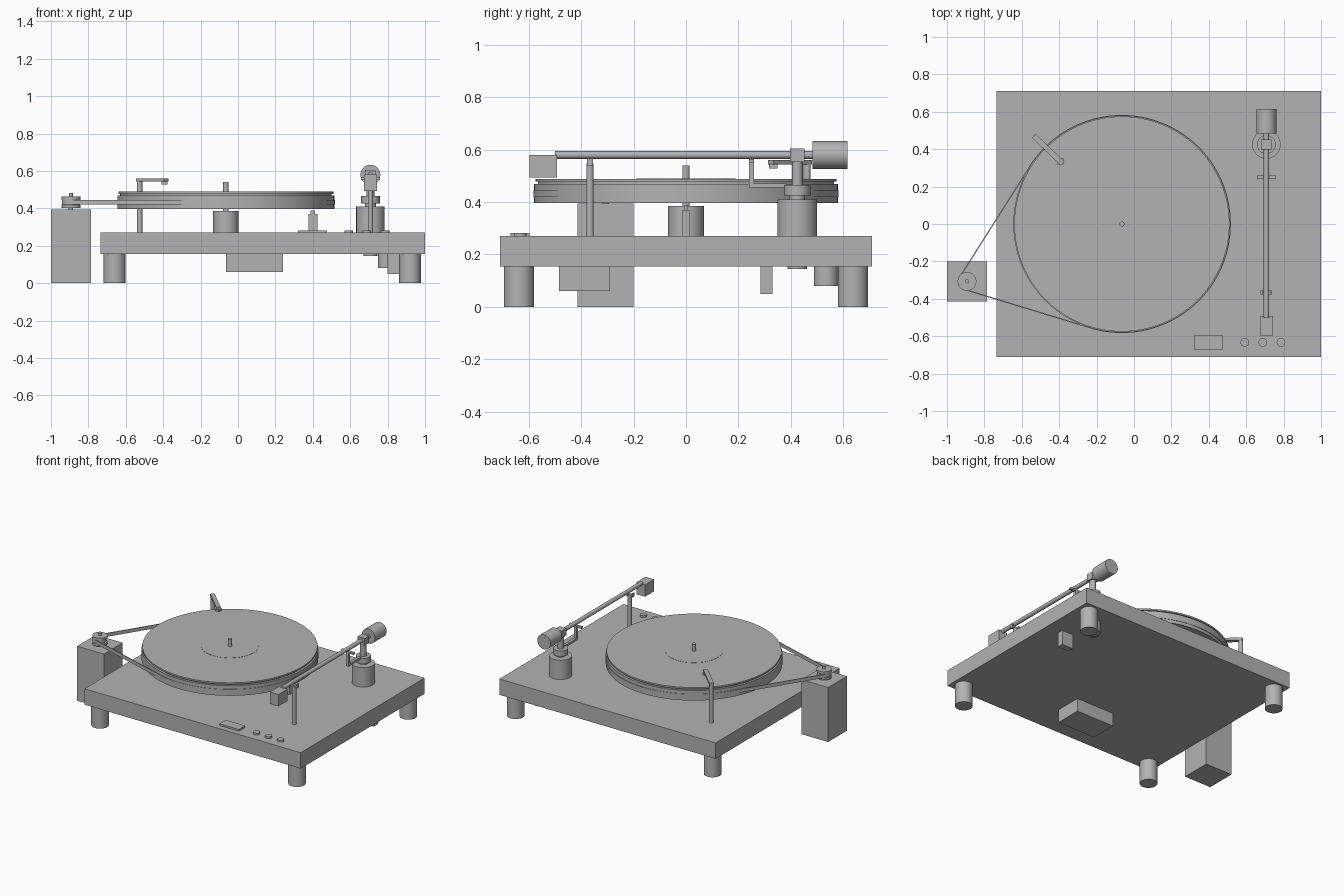
import bpy, bmesh, math
from mathutils import Vector

cube = bpy.data.objects.get("Cube")
if cube:
    bpy.data.objects.remove(cube, do_unlink=True)

grey = bpy.data.materials.new("plain_grey")
grey.use_nodes = True
COLOUR = (0.45, 0.45, 0.45, 1)
grey.diffuse_color = COLOUR
grey.node_tree.nodes["Principled BSDF"].inputs["Base Color"].default_value = COLOUR


def finish(name, bm, smooth=False):
    bmesh.ops.recalc_face_normals(bm, faces=bm.faces)
    mesh = bpy.data.meshes.new(name)
    bm.to_mesh(mesh)
    bm.free()
    mesh.materials.append(grey)
    obj = bpy.data.objects.new(name, mesh)
    bpy.context.collection.objects.link(obj)
    if smooth:
        bpy.ops.object.select_all(action='DESELECT')
        obj.select_set(True)
        bpy.context.view_layer.objects.active = obj
        bpy.ops.object.shade_smooth_by_angle(angle=math.radians(35))
    return obj


def box(name, x, y, z):
    """Box from (low, high) pairs."""
    bm = bmesh.new()
    bmesh.ops.create_cube(bm, size=1)
    for v in bm.verts:
        v.co = [lo + (hi - lo) * (c + 0.5) for c, (lo, hi) in zip(v.co, (x, y, z))]
    return finish(name, bm)


def lathe(name, x, y, profile, segments=48):
    """Closed round part from (radius, height) points."""
    bm = bmesh.new()
    rings = []
    for r, z in profile:
        rings.append([bm.verts.new((x + r * math.cos(math.tau * i / segments),
                                    y + r * math.sin(math.tau * i / segments), z))
                      for i in range(segments)])
    for a, b in zip(rings, rings[1:]):
        for i in range(segments):
            j = (i + 1) % segments
            bm.faces.new((a[i], a[j], b[j], b[i]))
    bm.faces.new(rings[0])
    bm.faces.new(rings[-1])
    return finish(name, bm, True)


def cylinder(name, x, y, r, low, high, segments=48):
    return lathe(name, x, y, [(r, low), (r, high)], segments)


def rod(name, start, end, r, segments=32):
    """Cylinder between two points."""
    a, b = Vector(start), Vector(end)
    bm = bmesh.new()
    bmesh.ops.create_cone(bm, cap_ends=True, segments=segments, radius1=r,
                          radius2=r, depth=(b - a).length)
    turn = (b - a).to_track_quat('Z', 'Y')
    for v in bm.verts:
        v.co = turn @ v.co + (a + b) / 2
    return finish(name, bm, True)


# Plinth and feet
TOP, BASE = 0.27, 0.155
box("plinth", (-0.735, 1.0), (-0.71, 0.71), (BASE, TOP))
for side, x in (("left", 0.92), ("right", -0.66)):
    for end, y in (("front", -0.638), ("back", 0.638)):
        cylinder(f"{end}_{side}_foot", x, y, 0.058, 0, BASE)

# Parts under the plinth
box("power_box", (-0.065, 0.24), (-0.485, -0.29), (0.06, BASE))
box("socket_box", (0.80, 0.89), (0.285, 0.33), (0.05, BASE))
cylinder("round_socket", 0.795, 0.535, 0.046, 0.08, BASE)
cylinder("pillar_nut", 0.708, 0.425, 0.038, 0.145, BASE)

# Motor with grooved pulley
MX, MY = -0.893, -0.307
box("motor_housing", (-1.0, -0.785), (-0.415, -0.2), (0, 0.395))
lathe("motor_pulley", MX, MY, [(0.012, 0.39), (0.012, 0.402), (0.05, 0.402), (0.05, 0.418),
                              (0.042, 0.422), (0.042, 0.443), (0.05, 0.446),
                              (0.05, 0.463), (0.01, 0.463), (0.01, 0.483)])

# Platter, bearing, disc and label
PX, R = -0.065, 0.58
cylinder("platter_bearing", PX, 0, 0.068, TOP, 0.385)
cylinder("centre_spindle", PX, 0, 0.014, 0.38, 0.54)
lathe("platter", PX, 0, [(R, 0.397), (R, 0.47), (0.565, 0.47), (0.565, 0.478)], 128)
cylinder("record_disc", PX, 0, 0.575, 0.478, 0.489, 128)
cylinder("disc_label", PX, 0, 0.19, 0.489, 0.4905, 64)

# Drive belt: arcs around both wheels joined by straight tangents
pulley, hub = Vector((MX, MY)), Vector((PX, 0))
to_motor = pulley - hub
heading = math.atan2(to_motor.y, to_motor.x)
RP = 0.045
spread = math.acos((R - RP) / to_motor.length)
path = []
for centre, radius, first, last, steps in (
        (hub, R, heading + spread, heading + math.tau - spread, 110),
        (pulley, RP, heading - spread, heading + spread, 24)):
    for i in range(steps + 1):
        a = first + (last - first) * i / steps
        path.append((centre, radius, Vector((math.cos(a), math.sin(a)))))
bm = bmesh.new()
loops = []
for c, r, d in path:
    loops.append([bm.verts.new((*(c + d * (r + off)), z))
                  for off, z in ((-0.003, 0.42), (0.003, 0.42), (0.003, 0.445), (-0.003, 0.445))])
for n, a in enumerate(loops):
    b = loops[(n + 1) % len(loops)]
    for i in range(4):
        j = (i + 1) % 4
        bm.faces.new((a[i], a[j], b[j], b[i]))
finish("drive_belt", bm, True)

# Speed sensor under the platter
box("sensor_body", (0.376, 0.424), (-0.014, 0.014), (TOP, 0.37))
box("sensor_tip", (0.388, 0.412), (-0.008, 0.008), (0.37, 0.39))

# Front controls
box("display", (0.32, 0.476), (-0.67, -0.597), (TOP, 0.283))
for i in range(3):
    cylinder(f"button_{i + 1}", 0.592 + 0.097 * i, -0.633, 0.023, TOP, 0.283, 32)

# Tonearm pillar and pivot
AX, AY, AZ = 0.708, 0.425, 0.58
lathe("arm_pillar", AX, AY, [(0.076, TOP), (0.076, 0.41), (0.03, 0.41), (0.03, 0.425),
                             (0.05, 0.425), (0.05, 0.465), (0.021, 0.465), (0.021, 0.56)])
box("arm_pivot", (AX - 0.028, AX + 0.028), (AY - 0.027, AY + 0.027), (0.553, 0.604))

# Tonearm, counterweight and headshell
rod("tonearm_tube", (AX, -0.5, AZ), (AX, 0.5, AZ), 0.0145)
rod("counterweight", (AX, 0.484, AZ), (AX, 0.616, AZ), 0.053, 48)
box("headshell", (AX - 0.035, AX + 0.035), (-0.597, -0.492), (0.494, 0.58))

# Arm lift: bar forward from the collar, upright and crossbar
box("lift_bar", (AX - 0.01, AX + 0.01), (0.24, AY - 0.04), (0.455, 0.471))
box("lift_upright", (AX - 0.01, AX + 0.01), (0.24, 0.26), (0.471, 0.553))
box("lift_crossbar", (AX - 0.05, AX + 0.05), (0.241, 0.259), (0.551, 0.564))

# Arm rest
cylinder("rest_post", AX, -0.367, 0.014, TOP, 0.548, 32)
box("rest_cradle", (AX - 0.031, AX + 0.031), (-0.378, -0.356), (0.54, 0.553))
for s in (-1, 1):
    box("rest_prong", sorted((AX + s * 0.022, AX + s * 0.031)), (-0.378, -0.356), (0.55, 0.566))

# Disc cleaner: post, slanted arm and tip
post, tip = Vector((-0.526, 0.462)), Vector((-0.392, 0.333))
cylinder("cleaner_post", post.x, post.y, 0.0145, TOP, 0.55, 32)
along = (tip - post).normalized()
across = Vector((-along.y, along.x)) * 0.0145
bm = bmesh.new()
ends = (post - along * 0.014, tip + along * 0.014)
low = [bm.verts.new((*p, 0.543)) for p in
       (ends[0] + across, ends[0] - across, ends[1] - across, ends[1] + across)]
face = bm.faces.new(low)
raised = bmesh.ops.extrude_face_region(bm, geom=[face])["geom"]
bmesh.ops.translate(bm, vec=(0, 0, 0.018),
                    verts=[g for g in raised if isinstance(g, bmesh.types.BMVert)])
finish("cleaner_arm", bm)
box("cleaner_tip", (tip.x - 0.016, tip.x + 0.016), (tip.y - 0.016, tip.y + 0.016), (0.528, 0.545))
